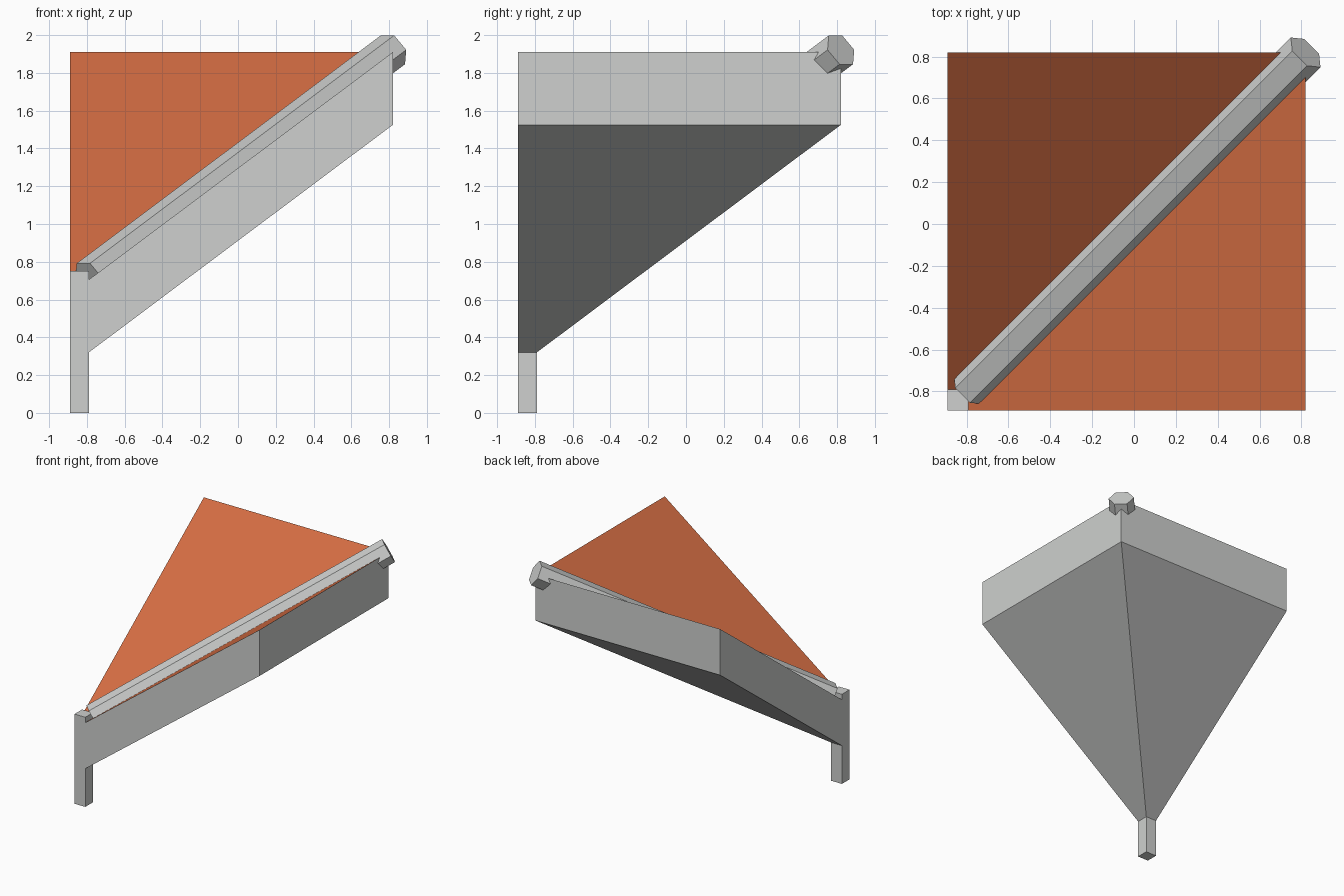
import bpy, bmesh, math
from mathutils import Vector

if "Cube" in bpy.data.objects:
    bpy.data.objects.remove(bpy.data.objects["Cube"])


def material(name, rgb):
    m = bpy.data.materials.new(name)
    m.diffuse_color = (*rgb, 1)
    m.use_nodes = True
    m.node_tree.nodes["Principled BSDF"].inputs["Base Color"].default_value = m.diffuse_color
    return m


GREY = material("light grey plaster", (0.62, 0.63, 0.62))
ORANGE = material("orange roof tile", (0.65, 0.15, 0.055))

LOW, INNER, HIGH = -0.89, -0.79, 0.82   # plan extents; INNER is the post face
Z_LOW, Z_HIGH, THICK = 0.705, 1.91, 0.385


def make_object(name, bm, mats):
    bmesh.ops.recalc_face_normals(bm, faces=bm.faces)
    mesh = bpy.data.meshes.new(name)
    bm.to_mesh(mesh)
    bm.free()
    for m in mats:
        mesh.materials.append(m)
    obj = bpy.data.objects.new(name, mesh)
    bpy.context.collection.objects.link(obj)
    return obj


def roof_height(x, y):
    # two slopes meeting in a diagonal valley
    t = (max(x, y) - INNER) / (HIGH - INNER)
    return Z_LOW + t * (Z_HIGH - Z_LOW)


# Valley roof: plan outline wraps around the corner post
plan = [(INNER, LOW), (HIGH, LOW), (HIGH, HIGH), (LOW, HIGH), (LOW, INNER), (INNER, INNER)]
bm = bmesh.new()
top = [bm.verts.new((x, y, roof_height(x, y))) for x, y in plan]
base = [bm.verts.new((x, y, roof_height(x, y) - THICK)) for x, y in plan]
for quad in ((0, 1, 2, 5), (5, 2, 3, 4)):
    bm.faces.new([top[i] for i in quad]).material_index = 1   # tiled slopes
    bm.faces.new([base[i] for i in reversed(quad)])           # underside
for i in range(6):
    j = (i + 1) % 6
    bm.faces.new((base[i], base[j], top[j], top[i]))          # edge walls
make_object("valley_roof", bm, [GREY, ORANGE])

# Corner post
bm = bmesh.new()
bmesh.ops.create_cube(bm, size=1)
bmesh.ops.scale(bm, vec=(INNER - LOW, INNER - LOW, 0.75), verts=bm.verts)
mid = (LOW + INNER) / 2
bmesh.ops.translate(bm, vec=(mid, mid, 0.375), verts=bm.verts)
make_object("corner_post", bm, [GREY])

# Six-sided beam lying in the valley
start = Vector((INNER, INNER, 0.715))
end = Vector((HIGH, HIGH, 1.922))
axis = (end - start).normalized()
side = Vector((1, -1, 0)).normalized()
up = side.cross(axis)
bm = bmesh.new()
rings = []
for centre in (start, end):
    ring = []
    for i in range(6):
        a = i * math.pi / 3
        ring.append(bm.verts.new(centre + 0.1 * (math.cos(a) * side + math.sin(a) * up)))
    bm.faces.new(ring)
    rings.append(ring)
for i in range(6):
    j = (i + 1) % 6
    bm.faces.new((rings[0][i], rings[0][j], rings[1][j], rings[1][i]))
make_object("valley_beam", bm, [GREY])
